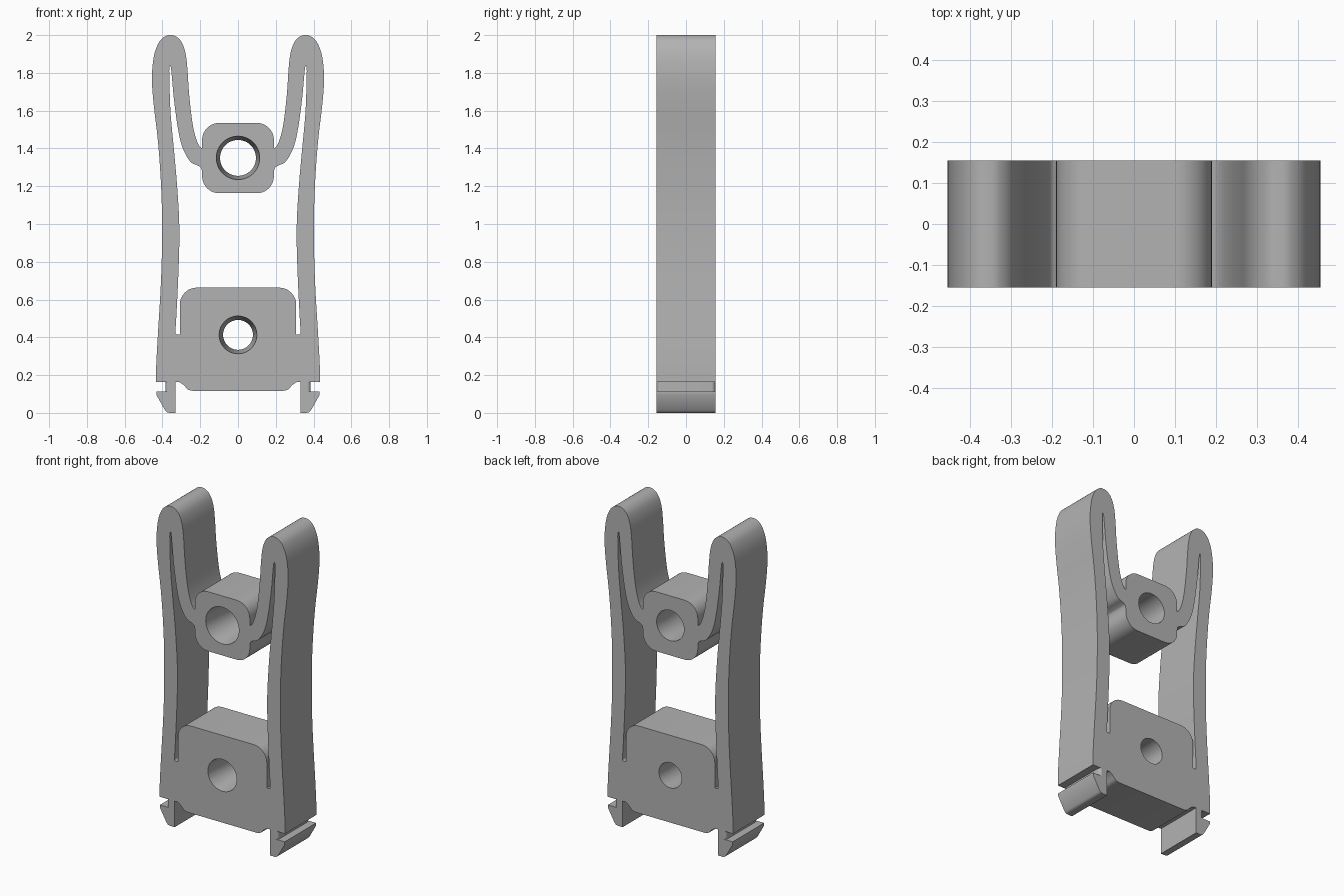
import bpy, bmesh, math
from mathutils import Vector, geometry

if "Cube" in bpy.data.objects:
    bpy.data.objects.remove(bpy.data.objects["Cube"])

HALF = 0.155          # half depth along y
grey = bpy.data.materials.new("light_grey")
grey.diffuse_color = (0.45, 0.45, 0.45, 1)
grey.use_nodes = True
grey.node_tree.nodes["Principled BSDF"].inputs["Base Color"].default_value = grey.diffuse_color


def smooth(pts, n=5):
    """Catmull-Rom curve through the given (x, z) points."""
    p = [Vector(q) for q in pts]
    p = [2 * p[0] - p[1]] + p + [2 * p[-1] - p[-2]]
    out = []
    for a, b, c, d in zip(p, p[1:], p[2:], p[3:]):
        for i in range(n):
            t = i / n
            out.append(0.5 * (2 * b + (c - a) * t + (2 * a - 5 * b + 4 * c - d) * t * t
                              + (3 * b - a - 3 * c + d) * t ** 3))
    return out + [p[-2]]


def arc(cx, cz, r, a0, a1, n=10):
    return [Vector((cx + r * math.cos(math.radians(a0 + (a1 - a0) * i / n)),
                    cz + r * math.sin(math.radians(a0 + (a1 - a0) * i / n)))) for i in range(n + 1)]


def mirrored(half):
    """Close a right-hand outline with its left-hand mirror image."""
    return half + [Vector((-p.x, p.y)) for p in reversed(half)]


def finish(name, bm):
    bmesh.ops.recalc_face_normals(bm, faces=bm.faces)
    me = bpy.data.meshes.new(name)
    bm.to_mesh(me)
    bm.free()
    ob = bpy.data.objects.new(name, me)
    bpy.context.collection.objects.link(ob)
    me.materials.append(grey)
    return ob


def select(ob):
    bpy.ops.object.select_all(action='DESELECT')
    ob.select_set(True)
    bpy.context.view_layer.objects.active = ob


# Outer outline: base underside, hooked foot, arm, rounded tip, spring, hub top
outer = smooth([(0.24, 0.117), (0.265, 0.124), (0.288, 0.148), (0.31, 0.163)], 3)
outer += [Vector(p) for p in [(0.33, 0.163), (0.33, 0)]]
outer += smooth([(0.362, 0), (0.378, 0.005), (0.391, 0.022)], 3)
outer += [Vector(p) for p in [(0.432, 0.095), (0.432, 0.112), (0.366, 0.112), (0.366, 0.163)]]
outer += smooth([(0.434, 0.163), (0.433, 0.25), (0.425, 0.4), (0.41, 0.65), (0.403, 0.85),
                 (0.403, 1.08), (0.411, 1.27), (0.425, 1.45), (0.445, 1.62), (0.455, 1.74),
                 (0.453, 1.83), (0.44, 1.91), (0.415, 1.967), (0.385, 1.994), (0.358, 2.0),
                 (0.328, 1.993), (0.298, 1.962), (0.277, 1.90), (0.267, 1.81), (0.259, 1.69),
                 (0.242, 1.54), (0.223, 1.455), (0.205, 1.413), (0.19, 1.4)])
outer += arc(0.1, 1.445, 0.09, 0, 90)

# Inner window: hub underside, spring, slit, arm inside, slot beside base, base top
inner = arc(0.1, 1.253, 0.09, -90, 0)
inner += smooth([(0.19, 1.275), (0.196, 1.298), (0.214, 1.31), (0.252, 1.33), (0.292, 1.4),
                 (0.317, 1.5), (0.339, 1.66), (0.353, 1.81), (0.36, 1.84), (0.364, 1.81),
                 (0.36, 1.65), (0.354, 1.55), (0.338, 1.38), (0.323, 1.21), (0.312, 1.03),
                 (0.311, 0.88), (0.318, 0.68), (0.327, 0.5), (0.331, 0.43), (0.325, 0.416),
                 (0.308, 0.416)])
inner += arc(0.218, 0.573, 0.09, 0, 90)

# Extruded clip body, with window
loops = [mirrored(outer), mirrored(inner)]
flat = [p for lp in loops for p in lp]
tris = geometry.tessellate_polygon([[Vector((p.x, p.y, 0)) for p in lp] for lp in loops])
bm = bmesh.new()
verts = [bm.verts.new((p.x, -HALF, p.y)) for p in flat]
for t in tris:
    if len(set(t)) == 3:
        bm.faces.new([verts[i] for i in t])
ext = bmesh.ops.extrude_face_region(bm, geom=bm.faces[:])
moved = [g for g in ext["geom"] if isinstance(g, bmesh.types.BMVert)]
bmesh.ops.translate(bm, verts=moved, vec=(0, 2 * HALF, 0))
bmesh.ops.remove_doubles(bm, verts=bm.verts[:], dist=1e-5)
body = finish("clip_body", bm)


# Screw holes: wide tapered mouth at the front, straight bore behind
def cut_hole(z, r_front, r_back):
    bm = bmesh.new()
    rings = []
    n = 48
    mouth = r_front + (r_front - r_back) * 0.1 / 0.2
    for y, r in [(-HALF - 0.1, mouth), (-HALF + 0.2, r_back), (HALF + 0.1, r_back)]:
        rings.append([bm.verts.new((r * math.cos(2 * math.pi * i / n), y,
                                    z + r * math.sin(2 * math.pi * i / n))) for i in range(n)])
    for a, b in zip(rings, rings[1:]):
        for i in range(n):
            bm.faces.new((a[i], a[(i + 1) % n], b[(i + 1) % n], b[i]))
    bm.faces.new(rings[0])
    bm.faces.new(rings[-1])
    cutter = finish("hole_cutter", bm)
    cutter.hide_render = True
    select(body)
    mod = body.modifiers.new("hole", 'BOOLEAN')
    mod.operation, mod.solver, mod.object = 'DIFFERENCE', 'EXACT', cutter
    bpy.ops.object.modifier_apply(modifier=mod.name)
    bpy.data.objects.remove(cutter)


cut_hole(1.35, 0.115, 0.095)
cut_hole(0.413, 0.1, 0.079)
select(body)
bpy.ops.object.shade_smooth_by_angle(angle=math.radians(30))

# Round-edged necks inside the foot slots
for side, name in ((1, "right_neck"), (-1, "left_neck")):
    r = 0.02
    plan = [Vector((0.35, -HALF))] + arc(0.365, -HALF + r, r, -90, 0, 6)
    plan += arc(0.365, HALF - r, r, 0, 90, 6) + [Vector((0.35, HALF))]
    bm = bmesh.new()
    f = bm.faces.new([bm.verts.new((side * p.x, p.y, 0.11)) for p in plan])
    ext = bmesh.ops.extrude_face_region(bm, geom=[f])
    bmesh.ops.translate(bm, vec=(0, 0, 0.055),
                        verts=[g for g in ext["geom"] if isinstance(g, bmesh.types.BMVert)])
    select(finish(name, bm))
    bpy.ops.object.shade_smooth_by_angle(angle=math.radians(30))
